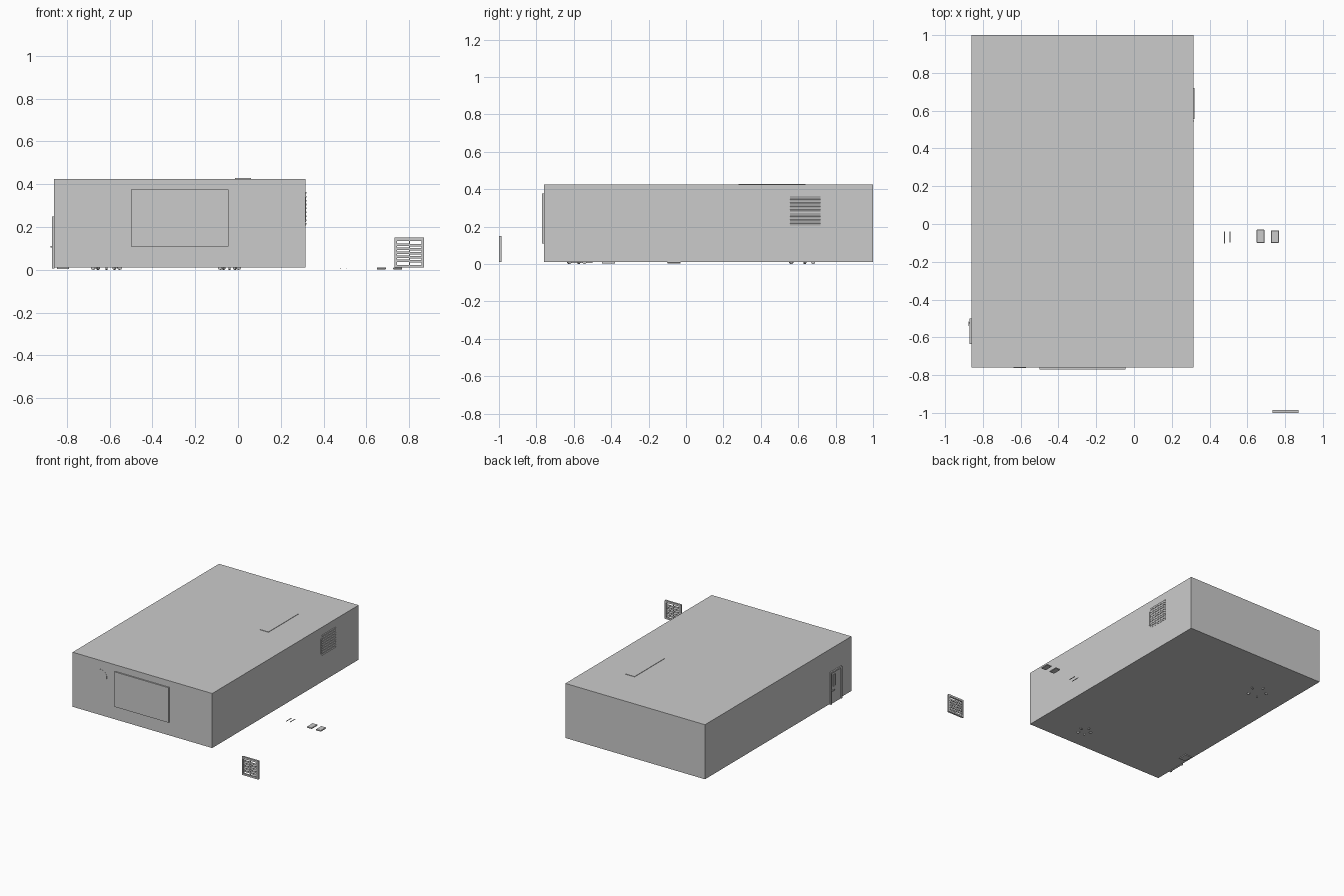
import bpy, bmesh, math
from mathutils import Matrix, Vector

if "Cube" in bpy.data.objects:
    bpy.data.objects.remove(bpy.data.objects["Cube"])


def build(name, bm):
    me = bpy.data.meshes.new(name)
    bmesh.ops.recalc_face_normals(bm, faces=bm.faces)
    bm.to_mesh(me)
    bm.free()
    ob = bpy.data.objects.new(name, me)
    bpy.context.collection.objects.link(ob)
    return ob


def add_box(bm, x, y, z, tilt=None):
    """Add a box given as (min, max) spans, optionally rotated about its centre."""
    c = Vector([(a + b) / 2 for a, b in (x, y, z)])
    s = [b - a for a, b in (x, y, z)]
    m = Matrix.Translation(c) @ (tilt or Matrix()) @ Matrix.Diagonal((*s, 1))
    bmesh.ops.create_cube(bm, size=1, matrix=m)


def boxes(name, spans):
    bm = bmesh.new()
    for s in spans:
        add_box(bm, *s)
    return build(name, bm)


# Room shell
boxes("room_shell", [((-0.86, 0.315), (-0.76, 1.0), (0.01, 0.425))])

# Wall board on the front
boxes("wall_board", [((-0.5, -0.045), (-0.77, -0.758), (0.11, 0.376))])

# Ceiling lamp panel just breaking the roof surface
boxes("ceiling_panel", [((-0.015, 0.06), (0.28, 0.64), (0.415, 0.428))])

# Curved clock rim showing on the front wall
bm = bmesh.new()
rings = []
for i in range(13):
    a = math.radians(110 - i * 11)
    rings.append([bm.verts.new((-0.62 + r * math.cos(a), y, 0.31 + r * math.sin(a)))
                  for r, y in ((0.044, -0.759), (0.044, -0.762), (0.049, -0.762), (0.049, -0.759))])
for p, q in zip(rings, rings[1:]):
    for k in range(4):
        bm.faces.new((p[k], p[(k + 1) % 4], q[(k + 1) % 4], q[k]))
build("clock_rim", bm)

# Door, frame, window trim and handle on the left wall
boxes("door_frame", [
    ((-0.87, -0.858), (-0.512, -0.5), (0.005, 0.25)),
    ((-0.87, -0.858), (-0.636, -0.622), (0.005, 0.25)),
    ((-0.87, -0.858), (-0.622, -0.512), (0.238, 0.25))])
boxes("door_leaf", [((-0.864, -0.858), (-0.622, -0.512), (0.005, 0.238))])
boxes("door_window_trim", [
    ((-0.867, -0.863), (-0.537, -0.534), (0.13, 0.22)),
    ((-0.867, -0.863), (-0.559, -0.556), (0.13, 0.22)),
    ((-0.867, -0.863), (-0.559, -0.534), (0.217, 0.22)),
    ((-0.867, -0.863), (-0.559, -0.534), (0.13, 0.133))])
boxes("door_handle", [
    ((-0.876, -0.863), (-0.527, -0.519), (0.104, 0.111)),
    ((-0.877, -0.873), (-0.54, -0.515), (0.104, 0.111))])

# Louvred vent on the right wall
bm = bmesh.new()
for i in range(9):
    z = 0.213 + i * 0.0182
    add_box(bm, (0.31, 0.3195), (0.557, 0.72), (z - 0.006, z + 0.006),
            Matrix.Rotation(math.radians(20), 4, 'Y'))
build("wall_vent_slats", bm)
boxes("wall_vent_side_bar", [((0.31, 0.318), (0.542, 0.548), (0.23, 0.34))])

# Free-standing grille beside the room
boxes("grille_frame", [
    ((0.732, 0.744), (-1.0, -0.986), (0.01, 0.15)),
    ((0.858, 0.87), (-1.0, -0.986), (0.01, 0.15)),
    ((0.744, 0.858), (-1.0, -0.986), (0.135, 0.15)),
    ((0.744, 0.858), (-1.0, -0.986), (0.01, 0.023))])
bm = bmesh.new()
for i in range(5):
    z = 0.042 + i * 0.019
    add_box(bm, (0.743, 0.801), (-0.996, -0.99), (z - 0.006, z + 0.006))
    add_box(bm, (0.801, 0.859), (-0.996, -0.99), (z - 0.009, z + 0.003))
add_box(bm, (0.798, 0.804), (-0.995, -0.991), (0.02, 0.137))
build("grille_slats", bm)

# Loose flat plates on the ground, with softened edges
for i, (x, y0, y1) in enumerate(((0.67, -0.1, -0.03), (0.746, -0.1, -0.034))):
    ob = boxes(f"ground_plate_{i + 1}", [((x - 0.021, x + 0.021), (y0, y1), (0.002, 0.011))])
    mod = ob.modifiers.new("bevel", 'BEVEL')
    mod.width = 0.002
    mod.segments = 1

# Pair of thin rods on the ground
for i, (x, y0) in enumerate(((0.479, -0.102), (0.508, -0.098))):
    boxes(f"ground_rod_{i + 1}", [((x - 0.002, x + 0.002), (y0, -0.04), (0.005, 0.009))])

# Small plate under the room near the door
boxes("floor_plate", [((-0.845, -0.79), (-0.45, -0.38), (0.004, 0.014))])

# Chair castors reaching through the floor, five wheels per chair
for n, (cx, cy, r) in enumerate(((-0.04, -0.587, 0.045), (-0.615, 0.615, 0.065))):
    bm = bmesh.new()
    for k in range(5):
        a = math.tau * k / 5 + 0.3
        m = (Matrix.Translation((cx + r * math.cos(a), cy + r * math.sin(a), 0.011))
             @ Matrix.Rotation(a, 4, 'Z') @ Matrix.Rotation(math.pi / 2, 4, 'X'))
        bmesh.ops.create_cone(bm, cap_ends=True, segments=16, radius1=0.011,
                              radius2=0.011, depth=0.008, matrix=m)
    build(f"chair_castors_{n + 1}", bm)
